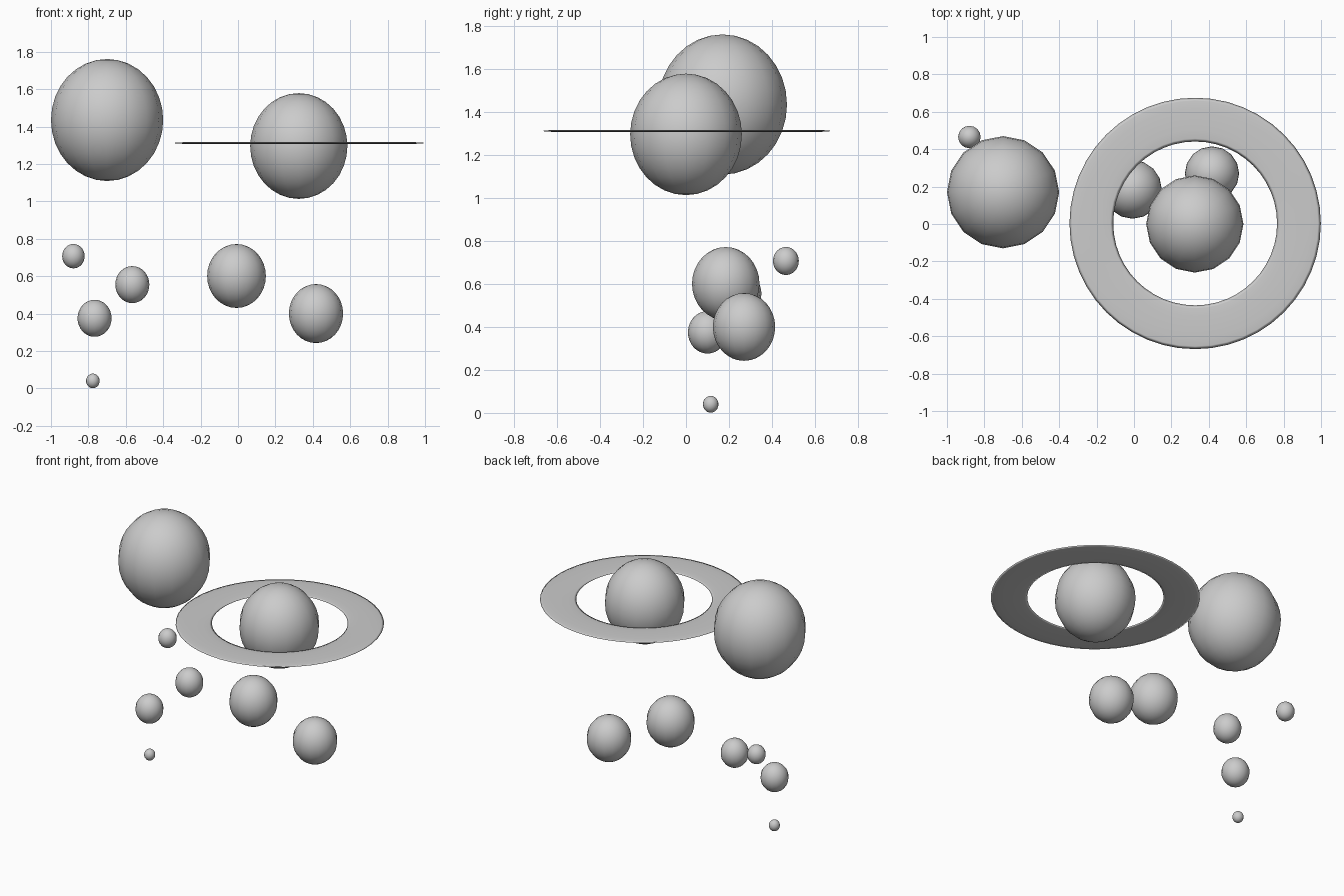
import bpy

# Remove the default cube
cube = bpy.data.objects.get("Cube")
if cube:
    bpy.data.objects.remove(cube, do_unlink=True)

# One plain grey for everything
grey = bpy.data.materials.new("light_grey")
grey.use_nodes = True
colour = (0.6, 0.6, 0.6, 1.0)
grey.diffuse_color = colour
bsdf = next(n for n in grey.node_tree.nodes if n.type == 'BSDF_PRINCIPLED')
bsdf.inputs["Base Color"].default_value = colour

STRETCH = 1.087  # every globe is slightly taller than wide


def finish(name, scale):
    """Name, scale, smooth and colour the active object."""
    obj = bpy.context.object
    obj.name = name
    obj.scale = scale
    bpy.ops.object.transform_apply(location=False, rotation=False, scale=True)
    bpy.ops.object.shade_smooth()
    obj.data.materials.append(grey)
    return obj


def globe(name, location, radius):
    bpy.ops.mesh.primitive_uv_sphere_add(
        segments=16, ring_count=16, radius=radius, location=location)
    return finish(name, (1, 1, STRETCH))


# Two large planets
globe("large_planet", (-0.70, 0.17, 1.435), 0.30)
globe("ringed_planet", (0.325, 0.0, 1.296), 0.26)

# Flat ring: a torus squashed to a thin disc
bpy.ops.mesh.primitive_torus_add(
    major_segments=48, minor_segments=12, major_radius=0.555,
    minor_radius=0.117, location=(0.327, 0.003, 1.312))
finish("planet_ring", (1, 1, 0.045))

# Small planets and moons below
globe("middle_planet", (-0.008, 0.185, 0.601), 0.157)
globe("right_planet", (0.417, 0.27, 0.40), 0.145)
globe("upper_moon", (-0.565, 0.26, 0.555), 0.091)
globe("lower_moon", (-0.767, 0.10, 0.375), 0.091)
globe("far_moon", (-0.88, 0.465, 0.707), 0.06)
globe("tiny_moon", (-0.776, 0.115, 0.04), 0.036)
